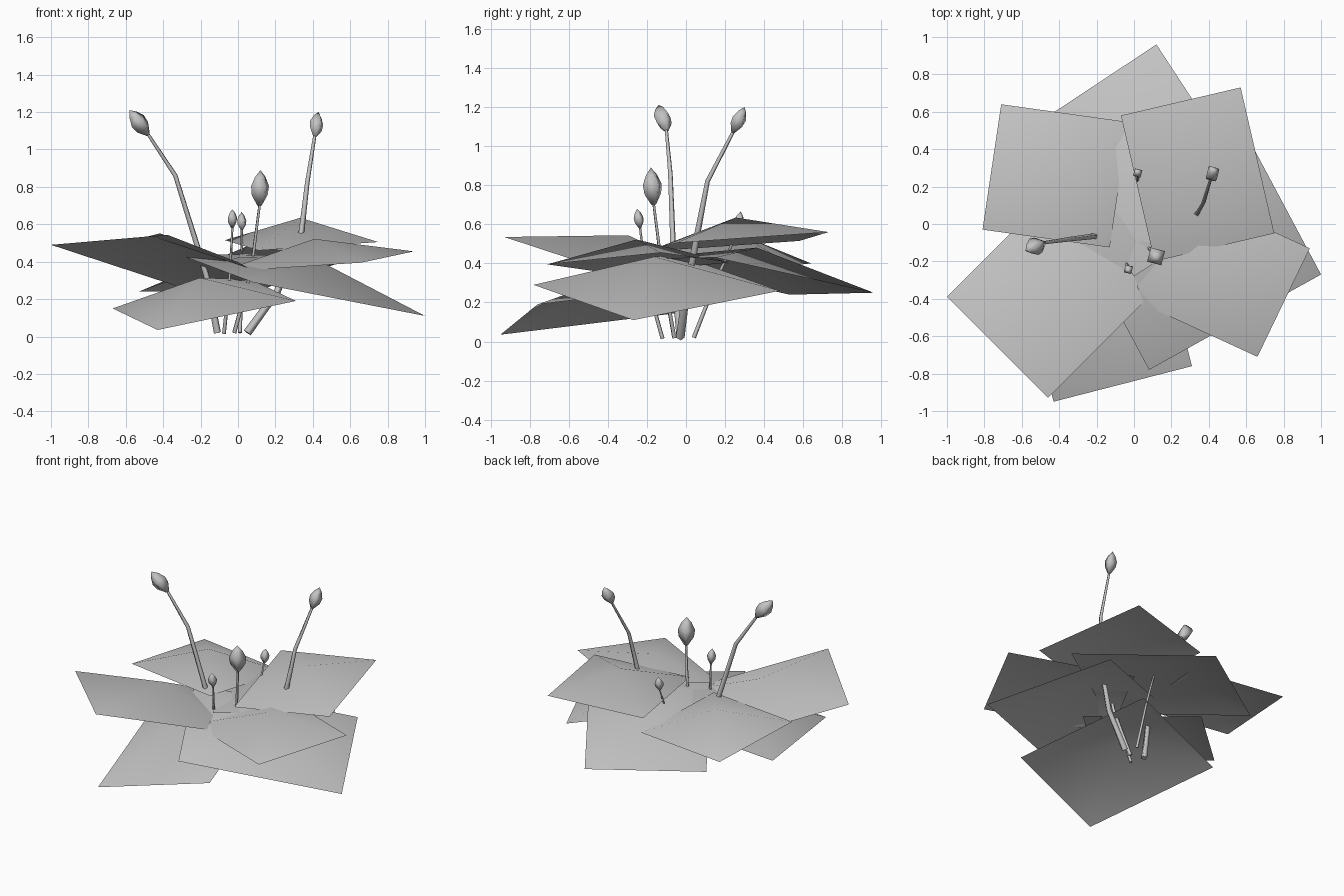
import bpy
from mathutils import Vector

cube = bpy.data.objects.get("Cube")
if cube:
    bpy.data.objects.remove(cube, do_unlink=True)

grey = bpy.data.materials.new("plain_grey")
grey.use_nodes = True
tone = (0.55, 0.55, 0.55, 1)
grey.diffuse_color = tone
grey.node_tree.nodes["Principled BSDF"].inputs["Base Color"].default_value = tone


def add_object(name, data):
    obj = bpy.data.objects.new(name, data)
    data.materials.append(grey)
    bpy.context.scene.collection.objects.link(obj)
    return obj


def add_mesh(name, verts, faces):
    mesh = bpy.data.meshes.new(name)
    mesh.from_pydata(verts, [], faces)
    mesh.shade_smooth()
    return add_object(name, mesh)


# Rectangular leaf with a raised middle, from three neighbouring corners
def leaf(name, a, b, c):
    a, b, c = Vector(a), Vector(b), Vector(c)
    d = a + c - b
    normal = (b - a).cross(c - b).normalized()
    if normal.z < 0:
        normal.negate()
    short = min((b - a).length, (c - b).length)
    peak = (a + c) / 2 + normal * short * 0.19
    ring = [a, b, c, d]
    if (b - a).cross(c - b).z < 0:
        ring.reverse()
    add_mesh(name, ring + [peak], [(i, (i + 1) % 4, 4) for i in range(4)])


# Tapered four-sided stem along a path
def stem(name, points, r0, r1):
    curve = bpy.data.curves.new(name, "CURVE")
    curve.dimensions = "3D"
    curve.bevel_depth = 1
    curve.bevel_resolution = 0
    curve.use_fill_caps = True
    line = curve.splines.new("POLY")
    line.points.add(len(points) - 1)
    last = len(points) - 1
    for i, (pt, co) in enumerate(zip(line.points, points)):
        pt.co = (*co, 1)
        pt.radius = r0 + (r1 - r0) * i / last
    line.use_smooth = True
    add_object(name, curve)


# Four-sided pointed bud from base to tip
def bud(name, base, tip, radius):
    base, tip = Vector(base), Vector(tip)
    axis = tip - base
    turn = Vector((0, 0, 1)).rotation_difference(axis.normalized())
    verts = []
    for t, r in ((0, 0.25), (0.3, 0.9), (0.55, 1), (0.8, 0.6)):
        for k in range(4):
            arm = Vector((radius * r, 0, 0))
            arm.rotate(Vector((0, 0, 1)).rotation_difference(Vector((0, 0, 1))))
            side = [(0.85, 0.5), (-0.5, 0.85), (-0.85, -0.5), (0.5, -0.85)][k]
            verts.append(base + axis * t + turn @ Vector((side[0] * arm.x, side[1] * arm.x, 0)))
    verts.append(tip)
    faces = [(3, 2, 1, 0)]
    for row in range(3):
        for k in range(4):
            n = (k + 1) % 4
            faces.append((row * 4 + k, row * 4 + n, row * 4 + 4 + n, row * 4 + 4 + k))
    faces += [(12 + k, 12 + (k + 1) % 4, 16) for k in range(4)]
    add_mesh(name, verts, faces)


# Leaves
leaf("leaf_back_left", (-.07, .58, .515), (.57, .73, .56), (.75, -.05, .505))
leaf("leaf_back_right", (-.03, .545, .39), (-.71, .64, .40), (-.81, -.03, .455))
leaf("leaf_back", (-.53, .53, .24), (.12, .96, .25), (.65, .15, .43))
leaf("leaf_left", (.18, .22, .405), (.94, -.13, .455), (.66, -.71, .395))
leaf("leaf_low_left", (.60, .48, .26), (1.0, -.27, .11), (.08, -.78, .29))
leaf("leaf_right", (-.33, .28, .27), (-1.0, -.39, .49), (-.46, -.93, .535))
leaf("leaf_front", (-.67, -.01, .15), (-.43, -.95, .035), (.31, -.76, .19))

# Stems with their buds
flowers = [
    ("tall_right", [(-.11, -.03, .02), (-.17, -.06, .33), (-.335, -.08, .86), (-.48, -.10, 1.08)],
     (-.58, -.14, 1.21), .021, .009, .05),
    ("tall_left", [(.05, -.03, .02), (.21, 0, .24), (.34, .06, .56), (.37, .11, .82), (.41, .24, 1.07)],
     (.43, .30, 1.2), .023, .009, .042),
    ("middle", [(-.02, -.06, .02), (.07, -.12, .35), (.115, -.165, .70)],
     (.12, -.18, .89), .013, .008, .056),
    ("small_front", [(-.075, -.12, .015), (-.045, -.2, .3), (-.03, -.235, .58)],
     (-.03, -.25, .68), .011, .006, .029),
    ("small_back", [(.01, .04, .02), (.02, .15, .3), (.02, .265, .57)],
     (.02, .28, .665), .011, .006, .029),
]
for label, path, tip, r0, r1, size in flowers:
    stem("stem_" + label, path, r0, r1)
    bud("bud_" + label, path[-1], tip, size)
